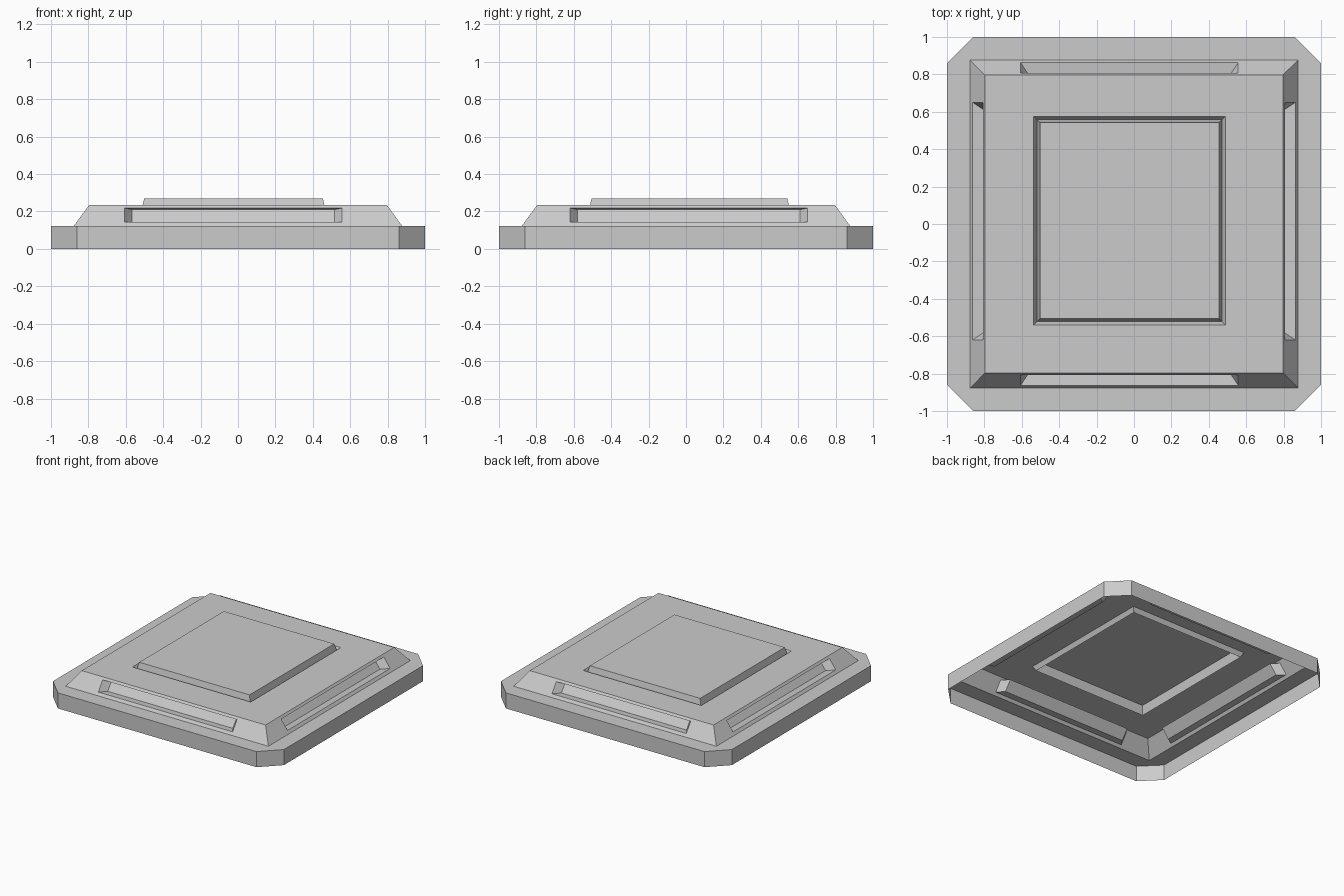
import bpy

if "Cube" in bpy.data.objects:
    bpy.data.objects.remove(bpy.data.objects["Cube"])


def rect(x0, x1, y0, y1, z):
    return [(x0, y0, z), (x1, y0, z), (x1, y1, z), (x0, y1, z)]


def octagon(z, a=1.0, b=0.86):
    return [(-b, -a, z), (b, -a, z), (a, -b, z), (a, b, z),
            (b, a, z), (-b, a, z), (-a, b, z), (-a, -b, z)]


def ring(loop_a, loop_b):
    """Faces joining two loops with the same number of points."""
    n = len(loop_a)
    return [[loop_a[i], loop_a[(i + 1) % n], loop_b[(i + 1) % n], loop_b[i]]
            for i in range(n)]


def rings(*loops):
    return [f for a, b in zip(loops, loops[1:]) for f in ring(a, b)]


def make(name, faces):
    index, polys = {}, []
    for face in faces:
        polys.append([index.setdefault(tuple(round(c, 5) for c in p), len(index))
                      for p in face])
    mesh = bpy.data.meshes.new(name)
    mesh.from_pydata(list(index), [], polys)
    obj = bpy.data.objects.new(name, mesh)
    bpy.context.collection.objects.link(obj)
    return obj


LOW, HIGH = 0.122, 0.235      # bottom and top of the sloped sides
WIDE, NARROW = 0.878, 0.796   # half widths at those heights

# Base plate: open-bottomed wall with cut corners, and a flat ledge
foot, rim = octagon(0), octagon(LOW)
inner = rect(-WIDE, WIDE, -WIDE, WIDE, LOW)
faces = ring(foot, rim)
for i in range(4):
    faces.append([rim[2 * i], rim[2 * i + 1], inner[(i + 1) % 4], inner[i]])
    faces.append([rim[2 * i - 1], rim[2 * i], inner[i]])
make("base_plate", faces)


# Sloped sides, each with a long recessed slot
def place(side, u, d, z):
    return [(u, -d, z), (d, u, z), (-u, d, z), (-d, -u, z)][side]


def depth_at(z):
    return WIDE + (NARROW - WIDE) * (z - LOW) / (HIGH - LOW)


spans = [(-0.606, 0.557), (-0.62, 0.65), (-0.557, 0.606), (-0.65, 0.62)]
z0, z1 = 0.143, 0.218
for side, (u0, u1) in enumerate(spans):
    d0, d1 = depth_at(z0), depth_at(z1)
    local = [
        [(-WIDE, WIDE, LOW), (WIDE, WIDE, LOW),
         (NARROW, NARROW, HIGH), (-NARROW, NARROW, HIGH)],
        [(u0, d0, z0), (u1, d0, z0), (u1, d1, z1), (u0, d1, z1)],
        [(u0 + 0.04, d0 - 0.06, z0 - 0.006), (u1 - 0.04, d0 - 0.06, z0 - 0.006),
         (u1 - 0.04, d1 - 0.06, z1 - 0.008), (u0 + 0.04, d1 - 0.06, z1 - 0.008)],
    ]
    loops = [[place(side, *p) for p in loop] for loop in local]
    make(f"sloped_side_{side + 1}", rings(*loops) + [loops[-1]])


# Flat top with a narrow groove around the raised centre panel
def panel_loop(inset, z):
    return rect(-0.536 + inset, 0.488 - inset, -0.539 + inset, 0.576 - inset, z)


top = rect(-NARROW, NARROW, -NARROW, NARROW, HIGH)
loops = [top, panel_loop(0, HIGH), panel_loop(0.018, 0.2), panel_loop(0.034, 0.268)]
make("top_with_raised_panel", rings(*loops) + [loops[-1]])
